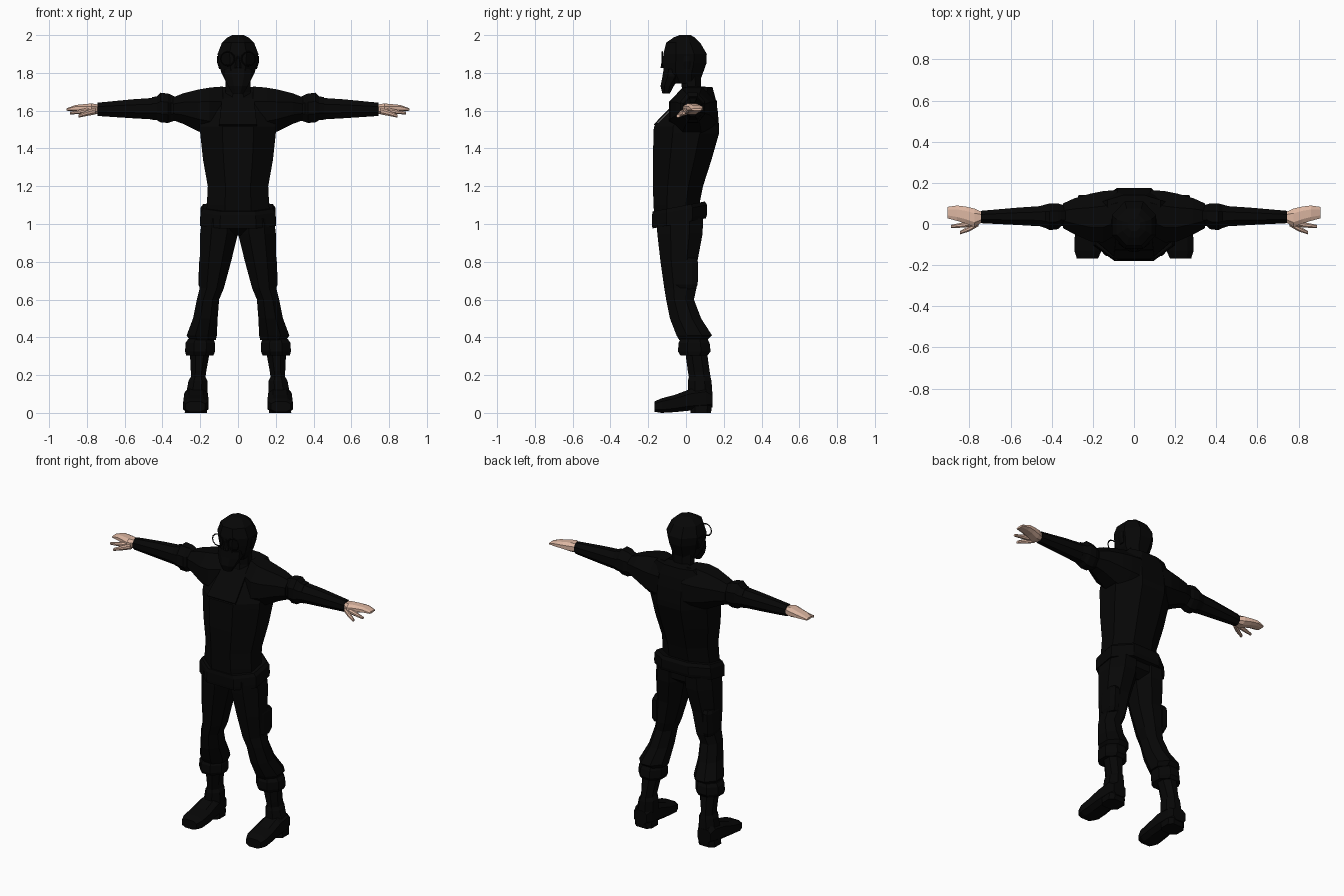
import bpy, bmesh, math
from mathutils import Vector


def material(name, rgb):
    m = bpy.data.materials.new(name)
    m.diffuse_color = (*rgb, 1)
    return m


BLACK = material("black cloth", (0.002, 0.002, 0.002))
SKIN = material("skin", (0.72, 0.47, 0.36))


def finish(name, bm, mat):
    bmesh.ops.recalc_face_normals(bm, faces=bm.faces)
    me = bpy.data.meshes.new(name)
    bm.to_mesh(me)
    bm.free()
    me.materials.append(mat)
    ob = bpy.data.objects.new(name, me)
    bpy.context.collection.objects.link(ob)
    return ob


def loft(name, axis, sections, mat=BLACK, e=1.0, tilt=0.0, side=1):
    """Eight-sided skin through (position, a0, a1, b0, b1) boxes along an axis;
    e below 1 squares the section, tilt slopes it, side -1 mirrors in x."""
    bm = bmesh.new()
    rings = []
    for t, a0, a1, b0, b1 in sections:
        ring = []
        for i in range(8):
            ang = (i + 0.5) * math.pi / 4
            u, v = (math.copysign(abs(f(ang) / math.cos(math.pi / 8)) ** e, f(ang))
                    for f in (math.cos, math.sin))
            a = (a0 + a1) / 2 + u * (a1 - a0) / 2
            b = (b0 + b1) / 2 + v * (b1 - b0) / 2
            x, y, z = {"x": (t, a, b), "y": (a, t, b), "z": (a, b, t + tilt * b)}[axis]
            ring.append(bm.verts.new((x * side, y, z)))
        rings.append(ring)
    for r, s in zip(rings, rings[1:]):
        for i in range(8):
            j = (i + 1) % 8
            bm.faces.new((r[i], r[j], s[j], s[i]))
    bm.faces.new(rings[0])
    bm.faces.new(rings[-1])
    return finish(name, bm, mat)


def slab(name, corners, offset, mat=BLACK):
    """Thin plate from a polygon pushed along an offset."""
    bm = bmesh.new()
    f = bm.faces.new([bm.verts.new(c) for c in corners])
    new = bmesh.ops.extrude_face_region(bm, geom=[f])["geom"]
    bmesh.ops.translate(bm, vec=Vector(offset),
                        verts=[v for v in new if isinstance(v, bmesh.types.BMVert)])
    return finish(name, bm, mat)


# Torso with the chest sloping back to the shoulders
loft("torso", "z", [
    (1.00, -.17, .17, -.165, .08), (1.10, -.165, .165, -.172, .07),
    (1.20, -.16, .16, -.175, .09), (1.34, -.185, .185, -.175, .135),
    (1.48, -.20, .20, -.172, .175), (1.515, -.20, .20, -.17, .175),
    (1.60, -.20, .20, -.085, .168), (1.67, -.18, .18, -.03, .155),
    (1.725, -.13, .13, .06, .14)])
loft("belt", "z", [(1.01, -.2, .2, -.178, .105), (1.03, -.2, .2, -.18, .112),
                   (1.08, -.198, .198, -.18, .112), (1.10, -.185, .185, -.176, .10)],
     e=.85, tilt=.19)
loft("pelvis", "z", [(.94, -.03, .03, -.10, .03), (.98, -.12, .12, -.145, .08),
                     (1.04, -.17, .17, -.155, .08)])

# Chest panel and collar
slab("chest_panel", [(-.10, -.165, 1.52), (.10, -.165, 1.52),
                     (.085, -.035, 1.655), (-.085, -.035, 1.655)], (0, -.006, .007))
loft("neck", "z", [(1.62, -.075, .075, -.045, .09), (1.70, -.065, .065, -.02, .08),
                   (1.80, -.065, .065, -.03, .08)])

# Head, beard and nose
loft("head", "z", [
    (1.745, -.06, .06, -.075, .07), (1.80, -.088, .088, -.115, .09),
    (1.85, -.10, .10, -.122, .108), (1.90, -.108, .108, -.12, .11),
    (1.96, -.085, .085, -.105, .075), (1.988, -.055, .055, -.065, .045),
    (2.00, -.03, .03, -.035, .025)])
loft("beard", "z", [(1.692, -.03, .03, -.125, -.085), (1.73, -.052, .052, -.135, -.065),
                    (1.78, -.075, .075, -.125, -.03), (1.82, -.075, .075, -.118, -.03)])
loft("nose", "z", [(1.825, -.018, .018, -.135, -.10), (1.89, -.007, .007, -.125, -.10)])

for s, tag in ((1, "left"), (-1, "right")):
    # Round spectacle rims and ears
    bpy.ops.mesh.primitive_torus_add(major_segments=12, minor_segments=4,
                                     major_radius=.037, minor_radius=.004,
                                     location=(s * .055, -.125, 1.875),
                                     rotation=(math.pi / 2, 0, 0))
    rim = bpy.context.object
    rim.name = tag + "_spectacle_rim"
    rim.data.materials.append(BLACK)
    loft(tag + "_ear", "z", [(1.82, .088, .10, -.01, .02), (1.86, .095, .112, -.015, .03),
                             (1.89, .095, .112, -.01, .03)], side=s)

    # Shoulder, rolled sleeve and forearm
    loft(tag + "_shoulder", "x", [
        (.08, -.05, .165, 1.46, 1.728), (.15, -.09, .16, 1.47, 1.722),
        (.21, -.085, .148, 1.49, 1.712), (.29, -.05, .125, 1.53, 1.692),
        (.345, -.02, .10, 1.55, 1.67)], side=s)
    loft(tag + "_rolled_sleeve", "x", [
        (.325, -.01, .09, 1.55, 1.67), (.355, -.01, .095, 1.54, 1.685),
        (.37, -.025, .10, 1.535, 1.69), (.41, -.03, .10, 1.538, 1.695),
        (.43, -.02, .095, 1.55, 1.675), (.455, -.012, .088, 1.552, 1.672)], side=s)
    loft(tag + "_forearm", "x", [
        (.44, -.012, .088, 1.553, 1.668), (.56, -.005, .08, 1.56, 1.66),
        (.745, .004, .064, 1.572, 1.642)], side=s)

    # Hand with joined fingers, forefinger and thumb
    loft(tag + "_palm", "x", [
        (.735, .012, .056, 1.582, 1.632), (.775, -.015, .075, 1.58, 1.638),
        (.82, .003, .085, 1.59, 1.634), (.86, .015, .09, 1.596, 1.63),
        (.908, .028, .083, 1.6, 1.612)], SKIN, .8, side=s)
    loft(tag + "_forefinger", "x", [
        (.78, -.012, .02, 1.585, 1.618), (.84, -.018, .006, 1.582, 1.605),
        (.89, -.02, -.004, 1.58, 1.594)], SKIN, side=s)
    loft(tag + "_thumb", "x", [
        (.755, -.01, .02, 1.58, 1.615), (.80, -.036, -.01, 1.572, 1.6),
        (.845, -.05, -.033, 1.563, 1.58)], SKIN, side=s)

    # Trouser leg, turned-up cuff and sock
    loft(tag + "_trouser_leg", "z", [
        (1.03, .0, .19, -.155, .09), (.95, .0, .20, -.152, .088),
        (.80, .037, .203, -.135, .06), (.66, .075, .203, -.115, .055),
        (.60, .10, .218, -.105, .042), (.50, .108, .238, -.085, .08),
        (.41, .112, .272, -.05, .138), (.385, .118, .255, -.035, .11)], side=s)
    loft(tag + "_thigh_pocket", "z", [
        (.82, .15, .198, -.06, .05), (.80, .15, .206, -.07, .064),
        (.68, .15, .21, -.07, .062), (.655, .15, .20, -.05, .05)], e=.7, side=s)
    loft(tag + "_cuff", "z", [
        (.39, .13, .265, -.03, .115), (.37, .122, .278, -.04, .125),
        (.325, .122, .28, -.042, .13), (.305, .13, .275, -.03, .115)], side=s)
    loft(tag + "_shin", "z", [
        (.33, .148, .255, -.005, .11), (.22, .168, .25, .01, .125),
        (.19, .172, .25, .015, .13), (.17, .162, .262, .01, .135),
        (.10, .16, .275, .01, .14)], side=s)

    # Boot upper and heel
    loft(tag + "_boot", "y", [
        (.14, .18, .27, .03, .11), (.105, .165, .28, .015, .14),
        (.02, .16, .285, .012, .125), (-.06, .156, .288, .004, .095),
        (-.13, .158, .29, .0, .077), (-.168, .175, .278, .006, .06)], e=.65, side=s)
    loft(tag + "_heel", "z", [(0, .165, .282, .025, .132), (.04, .165, .28, .025, .138)],
         e=.6, side=s)
